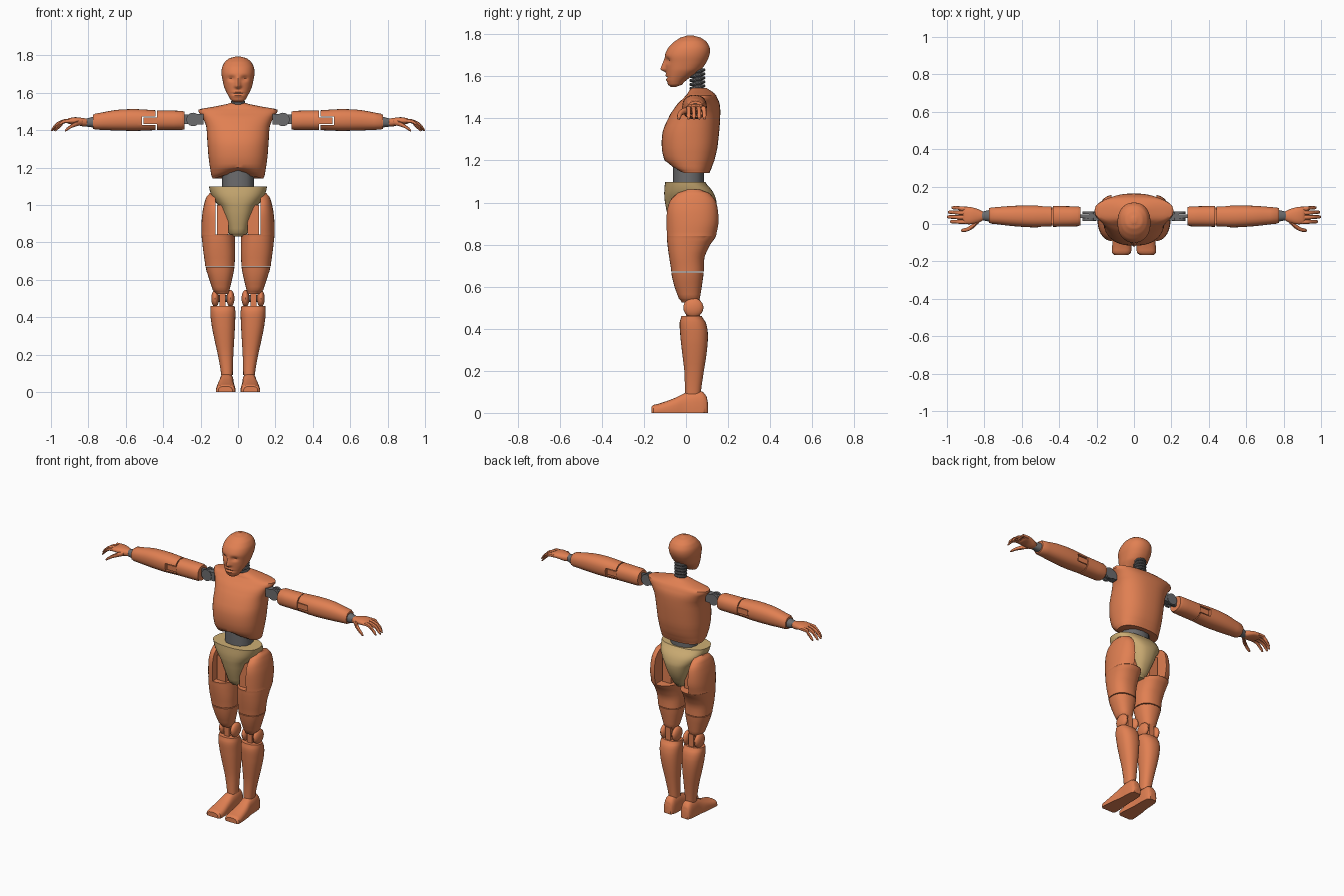
import bpy, bmesh, math
from mathutils import Matrix, Vector

if "Cube" in bpy.data.objects:
    bpy.data.objects.remove(bpy.data.objects["Cube"])


def material(name, rgb):
    m = bpy.data.materials.new(name)
    m.diffuse_color = (*rgb, 1)
    m.use_nodes = True
    m.node_tree.nodes["Principled BSDF"].inputs["Base Color"].default_value = m.diffuse_color
    return m


ORANGE = material("terracotta", (0.75, 0.215, 0.085))
TAN = material("sand", (0.61, 0.42, 0.175))
GREY = material("joint_grey", (0.15, 0.15, 0.155))


def finish(bm, name, mat, mirror, cutter=None):
    bmesh.ops.recalc_face_normals(bm, faces=bm.faces[:])
    me = bpy.data.meshes.new(name)
    bm.to_mesh(me)
    bm.free()
    ob = bpy.data.objects.new(name, me)
    bpy.context.collection.objects.link(ob)
    me.materials.append(mat)
    if cutter:
        b = ob.modifiers.new("notch", 'BOOLEAN')
        b.operation, b.object, b.solver = 'DIFFERENCE', cutter, 'EXACT'
    if mirror:
        ob.modifiers.new("mirror", 'MIRROR').use_clip = False
    return ob


def smooth_rows(rows, steps):
    """Catmull-Rom interpolation between section rows."""
    out = []
    for i in range(len(rows) - 1):
        p = [rows[max(i - 1, 0)], rows[i], rows[i + 1], rows[min(i + 2, len(rows) - 1)]]
        for k in range(steps):
            u = k / steps
            out.append([0.5 * (2 * b + (c - a) * u + (2 * a - 5 * b + 4 * c - d) * u * u
                               + (3 * b - a - 3 * c + d) * u ** 3) for a, b, c, d in zip(*p)])
            out[-1][0] = p[1][0] + (p[2][0] - p[1][0]) * u
    return out + [list(rows[-1])]


def loft(name, mat, axis, rows, n=28, power=2.3, steps=3, mirror=False, tweak=None, cutter=None):
    """Rows are (position, a_min, a_max, b_min, b_max) superellipse sections along an axis."""
    bm = bmesh.new()
    rings = []
    for t, a0, a1, b0, b1 in smooth_rows(rows, steps):
        ring = []
        for i in range(n):
            w = 2 * math.pi * i / n
            c, s = math.cos(w), math.sin(w)
            a = (a0 + a1) / 2 + (a1 - a0) / 2 * math.copysign(abs(c) ** (2 / power), c)
            b = (b0 + b1) / 2 + (b1 - b0) / 2 * math.copysign(abs(s) ** (2 / power), s)
            v = Vector({'x': (t, a, b), 'y': (a, t, b), 'z': (a, b, t)}[axis])
            ring.append(bm.verts.new(tweak(v) if tweak else v))
        rings.append(ring)
    for p, q in zip(rings, rings[1:]):
        for i in range(n):
            bm.faces.new((p[i], p[(i + 1) % n], q[(i + 1) % n], q[i]))
    bm.faces.new(rings[0])
    bm.faces.new(rings[-1])
    return finish(bm, name, mat, mirror, cutter)


def box(name, mat, x, y, z, mirror=True):
    bm = bmesh.new()
    bmesh.ops.create_cube(bm, size=1)
    for v in bm.verts:
        v.co = [(r[0] + r[1]) / 2 + c * (r[1] - r[0]) for r, c in zip((x, y, z), v.co)]
    return finish(bm, name, mat, mirror)


def rod(name, mat, centre, radius, length, axis, mirror=True):
    bm = bmesh.new()
    rot = {'x': Matrix.Rotation(math.pi / 2, 4, 'Y'), 'y': Matrix.Rotation(math.pi / 2, 4, 'X'),
           'z': Matrix()}[axis]
    bmesh.ops.create_cone(bm, cap_ends=True, segments=24, radius1=radius, radius2=radius,
                          depth=length, matrix=Matrix.Translation(centre) @ rot)
    return finish(bm, name, mat, mirror)


def ball(name, mat, centre, size):
    bm = bmesh.new()
    bmesh.ops.create_uvsphere(bm, u_segments=20, v_segments=12, radius=1,
                              matrix=Matrix.Translation(centre) @ Matrix.Diagonal((*size, 1)))
    return finish(bm, name, mat, True)


# Head with nose, eye sockets and mouth
def bump(d, w):
    return math.exp(-(d / w) ** 2)


def face(v):
    if v.y < -0.03:
        x, z = v.x, v.z
        nose = max(0, min((1.69 - z) / 0.055, (z - 1.618) / 0.014, 1))
        v.y -= 0.026 * nose * bump(x, 0.008 + 0.007 * nose)
        v.y += 0.013 * bump(abs(x) - 0.036, 0.02) * bump(z - 1.676, 0.013)
        v.y += 0.006 * bump(x, 0.03) * bump(z - 1.594, 0.005)
        v.y -= 0.005 * bump(x, 0.025) * (bump(z - 1.603, 0.005) + bump(z - 1.584, 0.006))
    return v


loft("head", ORANGE, 'z', [
    (1.55, -.022, .022, -.074, -.045), (1.56, -.038, .038, -.085, -.02),
    (1.58, -.05, .05, -.091, .0), (1.605, -.063, .063, -.094, .035),
    (1.63, -.074, .074, -.096, .07), (1.66, -.081, .081, -.098, .093),
    (1.70, -.088, .088, -.1, .111), (1.735, -.085, .085, -.085, .113),
    (1.765, -.07, .07, -.056, .097), (1.785, -.045, .045, -.025, .068),
    (1.794, -.012, .012, .005, .035)], n=96, power=2.2, steps=5, tweak=face)

# Neck: tilted coil rings around a core
rod("neck_core", GREY, (0, .055, 1.58), .024, .13, 'z', mirror=False)
for k in range(5):
    bm = bmesh.new()
    tilt = Matrix.Translation((0, .054, 1.548 + k * .019)) @ Matrix.Rotation(0.2, 4, 'X')
    grid = [[bm.verts.new(tilt @ Vector(((.031 + .008 * math.cos(q)) * math.cos(p),
                                         (.031 + .008 * math.cos(q)) * math.sin(p), .008 * math.sin(q))))
             for q in [j * math.pi / 4 for j in range(8)]] for p in [i * math.pi / 12 for i in range(24)]]
    for i in range(24):
        for j in range(8):
            bm.faces.new((grid[i][j], grid[(i + 1) % 24][j],
                          grid[(i + 1) % 24][(j + 1) % 8], grid[i][(j + 1) % 8]))
    finish(bm, f"neck_coil_{k + 1}", GREY, False)


# Torso with an arched lower front edge
def arch(v):
    if v.z < 1.2 and v.y < .03:
        v.z += .042 * (1 - min(abs(v.x) / .13, 1)) * (1.2 - v.z) / .06
    return v


loft("torso", ORANGE, 'z', [
    (1.14, -.136, .136, -.05, .112), (1.16, -.143, .143, -.075, .12),
    (1.2, -.15, .15, -.102, .135), (1.26, -.158, .158, -.115, .149),
    (1.34, -.164, .164, -.11, .158), (1.42, -.17, .17, -.075, .163),
    (1.47, -.19, .19, -.04, .16), (1.51, -.21, .21, .0, .143),
    (1.525, -.13, .13, .01, .128), (1.545, -.04, .04, .025, .098)],
    n=48, power=2.4, steps=3, tweak=arch)

# Waist and pelvis
loft("waist", GREY, 'z', [(1.05, -.085, .085, -.062, .085), (1.21, -.085, .085, -.062, .085)],
     n=12, steps=1)
loft("pelvis", TAN, 'z', [
    (.83, -.04, .04, -.04, .07), (.85, -.05, .05, -.06, .09), (.92, -.072, .072, -.082, .128),
    (.99, -.1, .1, -.098, .146), (1.03, -.13, .13, -.103, .138), (1.06, -.146, .146, -.103, .122),
    (1.098, -.155, .155, -.1, .092)], n=40, power=2.5)


# Thigh: full at the bottom, an outer shell beside the hip at the top
def hip_shell(v):
    if v.z > .841:
        v.x = max(v.x, .12)
    return v


loft("upper_thigh", ORANGE, 'z', [
    (.672, .018, .175, -.07, .085), (.74, .016, .184, -.08, .088), (.8, .016, .191, -.088, .115),
    (.84, .016, .195, -.091, .142), (.842, .016, .195, -.091, .143), (.9, .025, .195, -.092, .154),
    (.96, .04, .19, -.09, .152), (1.01, .06, .18, -.075, .14), (1.045, .08, .168, -.04, .11),
    (1.063, .1, .152, .0, .065)], n=36, mirror=True, tweak=hip_shell)
box("hip_post", ORANGE, (.05, .111), (-.055, .085), (.83, 1.0))
loft("lower_thigh", ORANGE, 'z', [
    (.525, .052, .118, -.02, .055), (.545, .045, .135, -.035, .066), (.6, .032, .153, -.055, .075),
    (.667, .019, .173, -.07, .084)], mirror=True)

# Knee
box("knee_tongue", ORANGE, (.066, .1), (.0, .066), (.45, .54))
ball("knee_outer_cap", ORANGE, (.122, .035, .5), (.021, .048, .046))
ball("knee_inner_cap", ORANGE, (.04, .035, .5), (.021, .048, .046))
rod("knee_pin", GREY, (.082, .035, .5), .018, .09, 'x')

# Shin
loft("shin", ORANGE, 'z', [
    (.09, .028, .09, -.005, .07), (.2, .025, .108, -.008, .085), (.3, .019, .13, -.02, .1),
    (.38, .015, .144, -.028, .104), (.43, .014, .148, -.03, .094), (.46, .018, .146, -.022, .075)],
    mirror=True)


# Foot with a flat sole
def sole(v):
    v.z = max(v.z, 0)
    return v


loft("foot", ORANGE, 'y', [
    (-.165, .03, .105, -.02, .03), (-.155, .016, .117, -.03, .038), (-.11, .014, .116, -.03, .05),
    (-.05, .02, .11, -.04, .072), (-.005, .022, .102, -.06, .094), (.04, .022, .1, -.06, .104),
    (.08, .025, .096, -.05, .1), (.098, .032, .09, -.03, .078), (.104, .04, .082, -.02, .05)],
    power=2.8, mirror=True, tweak=sole)

# Shoulder joint
for y in (.024, .06):
    rod("shoulder_plate", GREY, (.24, y, 1.457), .036, .014, 'y')
box("shoulder_link", GREY, (.185, .24), (.02, .064), (1.43, 1.485))
box("upper_arm_link", GREY, (.235, .3), (.033, .051), (1.432, 1.483))

# Upper arm with elbow tongue, and notched forearm
loft("upper_arm", ORANGE, 'x', [
    (.285, -.006, .09, 1.405, 1.498), (.3, -.012, .094, 1.401, 1.503),
    (.434, -.015, .096, 1.4, 1.505)], mirror=True)
box("elbow_tongue", ORANGE, (.425, .505), (-.008, .089), (1.433, 1.467))
notch = box("elbow_cutter", ORANGE, (.40, .513), (-.1, .2), (1.427, 1.473), mirror=False)
notch.hide_render = True
loft("forearm", ORANGE, 'x', [
    (.44, -.015, .096, 1.4, 1.506), (.54, -.018, .099, 1.396, 1.512), (.65, -.011, .097, 1.398, 1.508),
    (.765, .002, .088, 1.403, 1.488), (.775, .006, .084, 1.407, 1.482)], mirror=True, cutter=notch)

# Wrist and hand
loft("wrist", GREY, 'x', [(.76, .01, .078, 1.412, 1.474), (.82, .022, .064, 1.42, 1.46)],
     steps=1, mirror=True)
loft("palm", ORANGE, 'x', [
    (.8, .022, .064, 1.422, 1.46), (.83, .008, .078, 1.42, 1.465), (.87, -.001, .09, 1.43, 1.469),
    (.905, .0, .092, 1.433, 1.464), (.915, .006, .088, 1.438, 1.458)], n=20, mirror=True)


def digit(name, points):
    loft(name, ORANGE, 'x', [(x, y - r, y + r, z - r, z + r) for x, y, z, r in points],
         n=10, mirror=True)


for k, (y, reach) in enumerate([(.012, .985), (.036, 1.0), (.06, .995), (.083, .975)]):
    digit(f"finger_{k + 1}", [(.89, y, 1.449, .011), (.93, y, 1.447, .0115),
                              (reach - .035, y * 1.04, 1.434, .01), (reach - .01, y * 1.05, 1.41, .009),
                              (reach, y * 1.05, 1.398, .005)])
digit("thumb", [(.83, .018, 1.44, .014), (.86, -.01, 1.435, .014), (.89, -.028, 1.422, .011),
                (.915, -.034, 1.405, .009), (.925, -.035, 1.397, .005)])

# Bake modifiers, drop the helper and shade
bpy.ops.object.select_all(action='SELECT')
bpy.context.view_layer.objects.active = bpy.data.objects["torso"]
bpy.ops.object.convert(target='MESH')
bpy.data.objects.remove(notch)
bpy.ops.object.shade_smooth_by_angle(angle=math.radians(38))
